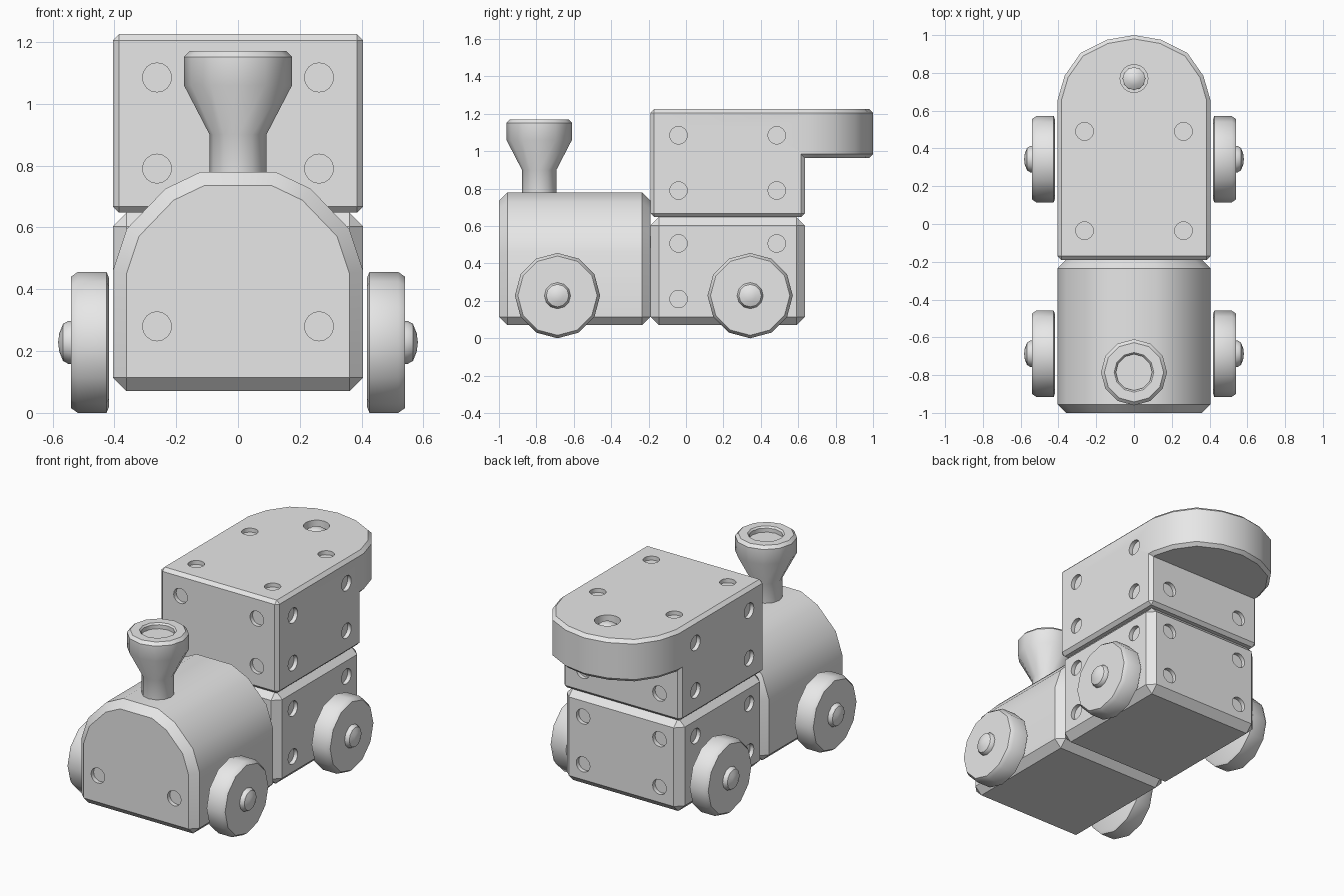
import bpy, bmesh, math
from mathutils import Matrix, Vector

if "Cube" in bpy.data.objects:
    bpy.data.objects.remove(bpy.data.objects["Cube"], do_unlink=True)

grey = bpy.data.materials.new("light_grey")
grey.use_nodes = True
grey.diffuse_color = (0.8, 0.8, 0.8, 1)
grey.node_tree.nodes["Principled BSDF"].inputs["Base Color"].default_value = (0.8, 0.8, 0.8, 1)

HALF = 0.405      # half width of the body
CHAMFER = 0.045
parts = []


def finish(name, bm, keep=True):
    bmesh.ops.recalc_face_normals(bm, faces=bm.faces[:])
    mesh = bpy.data.meshes.new(name)
    bm.to_mesh(mesh)
    bm.free()
    obj = bpy.data.objects.new(name, mesh)
    bpy.context.collection.objects.link(obj)
    if keep:
        mesh.materials.append(grey)
        parts.append(obj)
    return obj


def chamfer(bm):
    """Chamfer the sharp outer edges, leaving curved walls and inner corners."""
    bmesh.ops.recalc_face_normals(bm, faces=bm.faces[:])
    bm.normal_update()
    sharp = [e for e in bm.edges if e.is_convex and e.calc_face_angle(0) > 0.7]
    bmesh.ops.bevel(bm, geom=sharp, offset=CHAMFER, segments=1, profile=0.5,
                    affect='EDGES', clamp_overlap=True)


def prism(bm, low, high):
    n = len(low)
    a = [bm.verts.new(p) for p in low]
    b = [bm.verts.new(p) for p in high]
    bm.faces.new(a)
    bm.faces.new(b)
    for i in range(n):
        j = (i + 1) % n
        bm.faces.new((a[i], a[j], b[j], b[i]))


def lathe(name, profile, place, steps=12):
    bm = bmesh.new()
    verts = [bm.verts.new((r, 0, z)) for r, z in profile]
    edges = [bm.edges.new(pair) for pair in zip(verts, verts[1:])]
    bmesh.ops.spin(bm, geom=verts + edges, cent=(0, 0, 0), axis=(0, 0, 1),
                   angle=math.tau, steps=steps, use_merge=True)
    bmesh.ops.remove_doubles(bm, verts=bm.verts[:], dist=0.0005)
    bm.transform(place)
    return finish(name, bm)


def drill(obj, holes):
    """Sink round holes given as (centre, direction, radius, depth)."""
    bm = bmesh.new()
    for centre, direction, radius, depth in holes:
        turn = Vector(direction).to_track_quat('Z', 'Y').to_matrix().to_4x4()
        bmesh.ops.create_cone(bm, cap_ends=True, segments=16, radius1=radius,
                              radius2=radius, depth=2 * depth,
                              matrix=Matrix.Translation(centre) @ turn)
    cutter = finish("hole_cutter", bm, keep=False)
    cutter.hide_render = True
    mod = obj.modifiers.new("holes", 'BOOLEAN')
    mod.operation, mod.solver, mod.object = 'DIFFERENCE', 'EXACT', cutter
    bpy.context.view_layer.objects.active = obj
    bpy.ops.object.modifier_apply(modifier=mod.name)
    bpy.data.objects.remove(cutter, do_unlink=True)


def hole(centre, direction):
    return (centre, direction, 0.047, 0.025)


def side_holes(heights):
    return [hole((s * HALF, y, z), (s, 0, 0))
            for s in (-1, 1) for y in (-0.04, 0.485) for z in heights]


def end_holes(y, heights, facing):
    return [hole((s * 0.262, y, z), (0, facing, 0)) for s in (-1, 1) for z in heights]


# Boiler: arched section run along y
arch = [(HALF, 0.07), (HALF, 0.46), (0.36, 0.595), (0.235, 0.725), (0.12, 0.78)]
arch += [(-x, z) for x, z in reversed(arch)]
bm = bmesh.new()
prism(bm, [(x, -1, z) for x, z in arch], [(x, -0.19, z) for x, z in arch])
chamfer(bm)
boiler = finish("boiler", bm)
drill(boiler, end_holes(-1, [0.28], -1))

# Lower cab block
FRONT, BACK = -0.19, 0.635
base = [(-HALF, FRONT), (HALF, FRONT), (HALF, BACK), (-HALF, BACK)]
bm = bmesh.new()
prism(bm, [(x, y, 0.07) for x, y in base], [(x, y, 0.648) for x, y in base])
chamfer(bm)
lower_cab = finish("lower_cab", bm)
drill(lower_cab, side_holes((0.21, 0.507)) + end_holes(BACK, (0.21, 0.507), 1))

# Upper cab with rounded roof overhang at the back
LOW, MID, TOP = 0.648, 0.965, 1.225
curve = [(HALF, 0.655), (0.367, 0.785), (0.283, 0.905), (0.145, 0.975)]
curve += [(0, 1)] + [(-x, y) for x, y in reversed(curve)]
bm = bmesh.new()
low = [bm.verts.new((x, y, LOW)) for x, y in base]
notch = [bm.verts.new((x, y, MID)) for x, y in base[2:]]
mid = [bm.verts.new((x, y, MID)) for x, y in curve]
top = [bm.verts.new((x, y, TOP)) for x, y in curve]
front = [bm.verts.new((x, y, TOP)) for x, y in base[:2]]
bm.faces.new(low)
bm.faces.new(front + top)
bm.faces.new([notch[0]] + mid + [notch[1]])
bm.faces.new((low[2], low[3], notch[1], notch[0]))
bm.faces.new((low[0], low[1], front[1], front[0]))
bm.faces.new((front[1], top[0], mid[0], notch[0], low[2], low[1]))
bm.faces.new((front[0], top[-1], mid[-1], notch[1], low[3], low[0]))
for i in range(len(mid) - 1):
    bm.faces.new((mid[i], mid[i + 1], top[i + 1], top[i]))
chamfer(bm)
upper_cab = finish("upper_cab", bm)
rows = (0.79, 1.085)
roof_holes = [hole((s * 0.262, y, TOP), (0, 0, 1)) for s in (-1, 1) for y in (-0.035, 0.49)]
socket = [((0, 0.77, TOP), (0, 0, 1), 0.074, 0.05)]
drill(upper_cab, side_holes(rows) + end_holes(FRONT, rows, -1)
      + end_holes(BACK, rows[:1], 1) + roof_holes + socket)

# Domed peg set in the roof socket
lathe("roof_peg", [(0, 0), (0.06, 0), (0.06, 0.025), (0.035, 0.043), (0, 0.05)],
      Matrix.Translation((0, 0.77, 1.165)))

# Funnel with a sunken mouth
lathe("funnel", [(0, 0.74), (0.092, 0.74), (0.092, 0.9), (0.175, 1.06), (0.175, 1.152),
                 (0.157, 1.17), (0.105, 1.17), (0.096, 1.16), (0.096, 1.135), (0, 1.135)],
      Matrix.Translation((0, -0.785, 0)))

# Wheels and domed hubs
wheel = [(0, 0.418), (0.21, 0.418), (0.228, 0.425), (0.228, 0.518), (0.212, 0.541), (0, 0.541)]
hub = [(0, 0.53), (0.07, 0.53), (0.07, 0.548), (0.06, 0.566), (0.03, 0.578), (0, 0.582)]
for end, y in (("front", -0.687), ("rear", 0.343)):
    for side, s in (("left", 1), ("right", -1)):
        place = Matrix.Translation((0, y, 0.228)) @ Matrix.Rotation(s * math.pi / 2, 4, 'Y')
        lathe(f"wheel_{end}_{side}", wheel, place)
        lathe(f"hub_{end}_{side}", hub, place)

# Smooth the curved walls, keep chamfers crisp
bpy.ops.object.select_all(action='DESELECT')
for obj in parts:
    obj.select_set(True)
bpy.context.view_layer.objects.active = parts[0]
bpy.ops.object.shade_smooth_by_angle(angle=math.radians(35))
